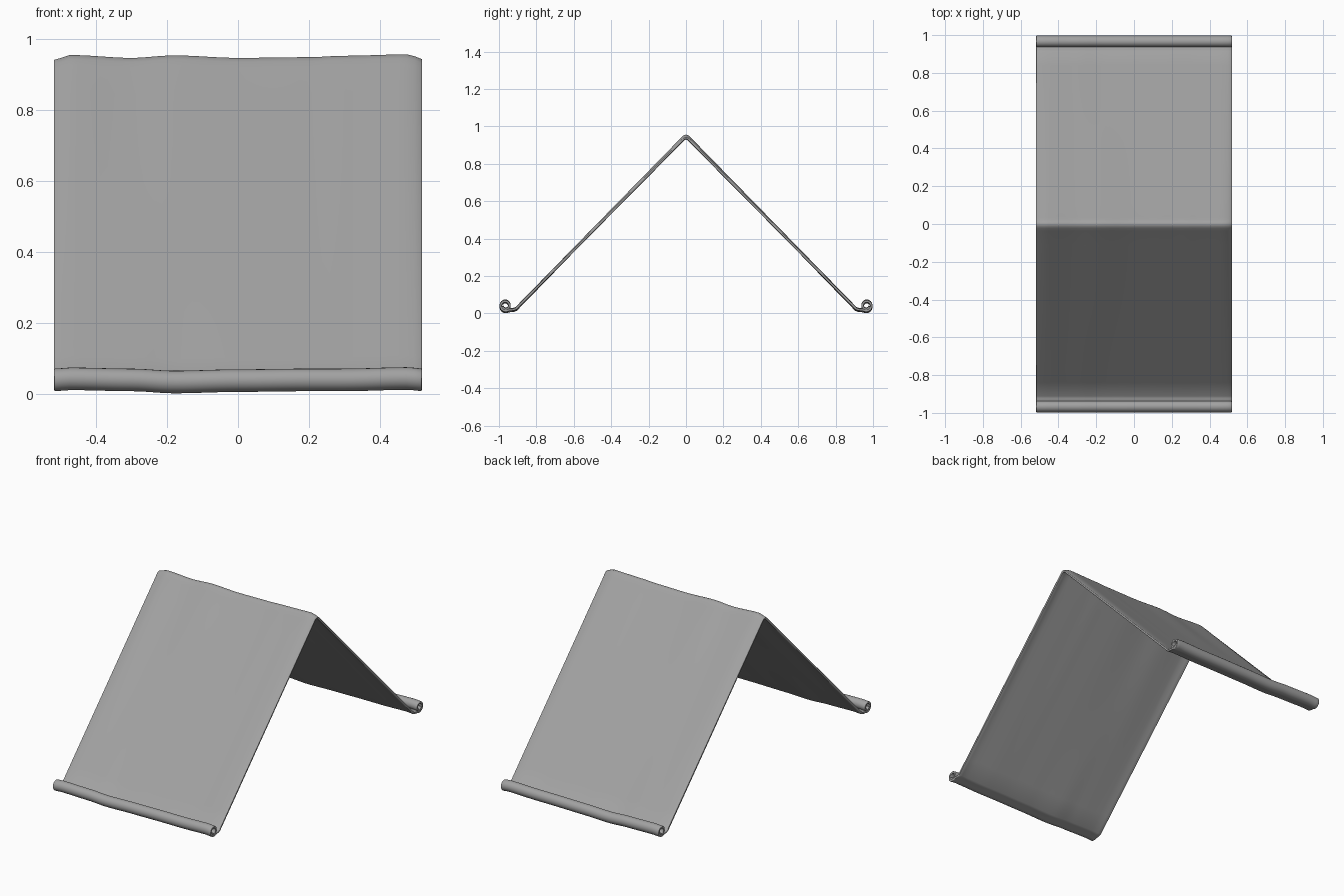
import bpy, bmesh, math

cube = bpy.data.objects.get("Cube")
if cube:
    bpy.data.objects.remove(cube, do_unlink=True)

grey = bpy.data.materials.new("plain grey")
grey.use_nodes = True
COLOUR = (0.36, 0.36, 0.36, 1)
grey.diffuse_color = COLOUR
grey.node_tree.nodes["Principled BSDF"].inputs["Base Color"].default_value = COLOUR

HALF_WIDTH = 0.518
COLUMNS = 48
# gentle unevenness along the width: (x, ridge lift, roll lift)
WAVES = [(-0.52, -0.010, 0.0), (-0.47, 0.004, 0.003), (-0.3, -0.004, 0.0),
         (-0.18, 0.003, -0.006), (0.0, -0.004, -0.002), (0.2, -0.002, 0.0),
         (0.3, 0.002, 0.0), (0.48, 0.006, 0.004), (0.52, -0.008, 0.0)]


def wave(x, column):
    """Smoothly blend the unevenness between its neighbours."""
    for a, b in zip(WAVES, WAVES[1:]):
        if x <= b[0]:
            t = (x - a[0]) / (b[0] - a[0])
            t = t * t * (3 - 2 * t)
            return a[column] + (b[column] - a[column]) * t
    return WAVES[-1][column]


def half_profile():
    """Ridge to roll, as (y, z) for one side."""
    pts = [(0.008, 0.942), (0.018, 0.934), (0.032, 0.919)]
    for i in range(1, 13):
        t = i / 12
        pts.append((0.032 + 0.876 * t, 0.919 - 0.894 * t))
    pts.append((0.921, 0.020))
    # outward curl, winding up and back over itself
    for i in range(27):
        angle = math.radians(-125 + i * 18)
        radius = 0.029 - 0.012 * i / 26
        pts.append((0.965 + radius * math.cos(angle), 0.041 + radius * math.sin(angle)))
    return pts


half = half_profile()
profile = [(-y, z) for y, z in reversed(half)] + [(0, 0.944)] + half

# draped sheet with both ends rolled
bm = bmesh.new()
rows = []
for i in range(COLUMNS + 1):
    x = HALF_WIDTH * (2 * i / COLUMNS - 1)
    row = []
    for y, z in profile:
        blend = min(1, max(0, (z - 0.05) / 0.89))
        lift = wave(x, 1) * blend + wave(x, 2) * (1 - blend)
        row.append(bm.verts.new((x, y, z + lift)))
    rows.append(row)
for a, b in zip(rows, rows[1:]):
    for j in range(len(profile) - 1):
        bm.faces.new((a[j], b[j], b[j + 1], a[j + 1]))
bmesh.ops.recalc_face_normals(bm, faces=bm.faces)

mesh = bpy.data.meshes.new("folded_sheet")
bm.to_mesh(mesh)
bm.free()
mesh.materials.append(grey)
sheet = bpy.data.objects.new("folded_sheet", mesh)
bpy.context.collection.objects.link(sheet)

# thickness and softened rim
solid = sheet.modifiers.new("thickness", 'SOLIDIFY')
solid.thickness = 0.012
solid.offset = 0
bevel = sheet.modifiers.new("soft_rim", 'BEVEL')
bevel.width = 0.003
bevel.segments = 2
bevel.limit_method = 'ANGLE'
bevel.angle_limit = math.radians(60)

bpy.context.view_layer.objects.active = sheet
sheet.select_set(True)
bpy.ops.object.shade_smooth_by_angle(angle=math.radians(50))
